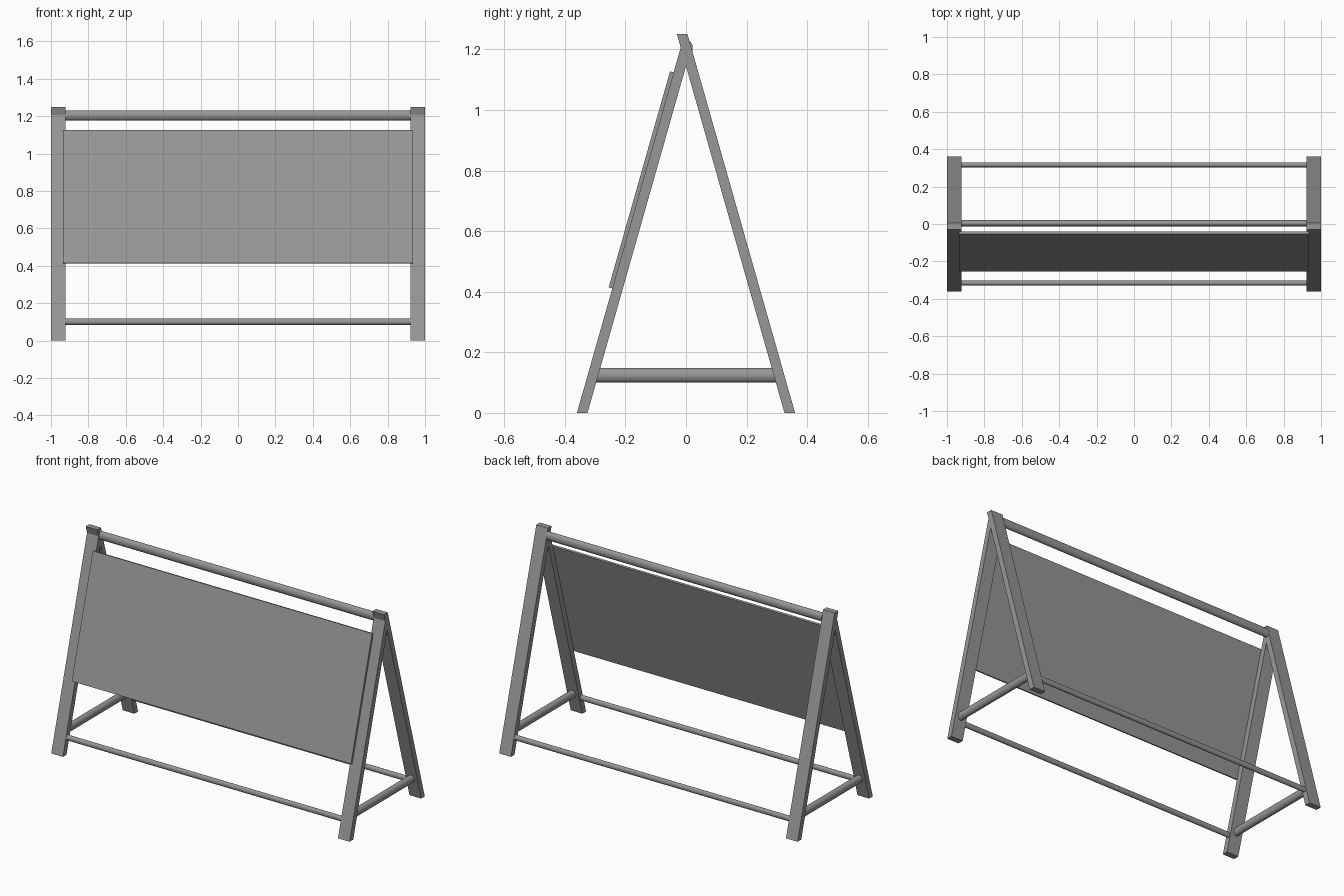
import bpy, bmesh
from mathutils import Matrix

default = bpy.data.objects.get("Cube")
if default:
    bpy.data.objects.remove(default, do_unlink=True)

# Single flat grey finish
grey = bpy.data.materials.new("mid grey")
grey.use_nodes = True
colour = (0.31, 0.31, 0.31, 1)
grey.diffuse_color = colour
grey.node_tree.nodes["Principled BSDF"].inputs["Base Color"].default_value = colour


def finish(name, bm):
    bmesh.ops.recalc_face_normals(bm, faces=bm.faces)
    mesh = bpy.data.meshes.new(name)
    bm.to_mesh(mesh)
    bm.free()
    mesh.materials.append(grey)
    obj = bpy.data.objects.new(name, mesh)
    bpy.context.collection.objects.link(obj)
    return obj


def extrude_profile(name, profile, x0, x1):
    """Extrude a (y, z) outline along x."""
    bm = bmesh.new()
    face = bm.faces.new([bm.verts.new((x0, y, z)) for y, z in profile])
    moved = bmesh.ops.extrude_face_region(bm, geom=[face])["geom"]
    verts = [v for v in moved if isinstance(v, bmesh.types.BMVert)]
    bmesh.ops.translate(bm, verts=verts, vec=(x1 - x0, 0, 0))
    return finish(name, bm)


def oval_bar(name, centre, length, width, height, axis):
    """Smooth oval bar lying along the x or y axis."""
    bm = bmesh.new()
    bmesh.ops.create_cone(bm, cap_ends=True, segments=32, radius1=0.5,
                          radius2=0.5, depth=1)
    turn = Matrix.Rotation(1.5707963, 4, "X")
    spin = Matrix.Rotation(1.5707963 if axis == "x" else 0, 4, "Z")
    size = Matrix.Diagonal((width, length, height, 1))
    bm.transform(Matrix.Translation(centre) @ spin @ size @ turn)
    obj = finish(name, bm)
    bpy.ops.object.select_all(action="DESELECT")
    obj.select_set(True)
    bpy.context.view_layer.objects.active = obj
    bpy.ops.object.shade_smooth_by_angle(angle=0.6)
    return obj


# Leg geometry: both legs lean inwards by the same slope
FOOT_OUT, FOOT_IN, SLOPE, TOP = 0.36, 0.325, 0.284, 1.25
LEG_IN, LEG_OUT = 0.922, 1.0

rear_profile = [(FOOT_OUT, 0), (FOOT_OUT - SLOPE * TOP, TOP),
                (FOOT_IN - SLOPE * TOP, TOP), (FOOT_IN, 0)]
# The front leg is mitred where it meets the rear leg
joint_low = FOOT_IN / SLOPE
joint_high = (FOOT_OUT + FOOT_IN) / (2 * SLOPE)
front_profile = [(-FOOT_OUT, 0), (-FOOT_IN, 0), (0, joint_low),
                 (SLOPE * joint_high - FOOT_OUT, joint_high)]

for side, s in (("left", 1), ("right", -1)):
    extrude_profile(f"rear_leg_{side}", rear_profile, s * LEG_IN, s * LEG_OUT)
    extrude_profile(f"front_leg_{side}", front_profile, s * LEG_IN, s * LEG_OUT)
    oval_bar(f"side_brace_{side}", (s * 0.961, 0, 0.124), 0.6, 0.04, 0.049, "y")

# Long rails between the two frames
oval_bar("top_rail", (0, 0.004, 1.204), 1.85, 0.036, 0.052, "x")
oval_bar("front_rail", (0, -0.316, 0.101), 1.85, 0.026, 0.033, "x")
oval_bar("rear_rail", (0, 0.316, 0.101), 1.85, 0.026, 0.033, "x")

# Sloping board lying on the front legs
def on_leg(z):
    return SLOPE * z - FOOT_OUT

low, high, thick, drop = 0.411, 1.124, 0.012, 0.0033
extrude_profile("display_board", [
    (on_leg(low), low), (on_leg(high), high),
    (on_leg(high) - thick, high + drop), (on_leg(low) - thick, low + drop)],
    -0.936, 0.936)
